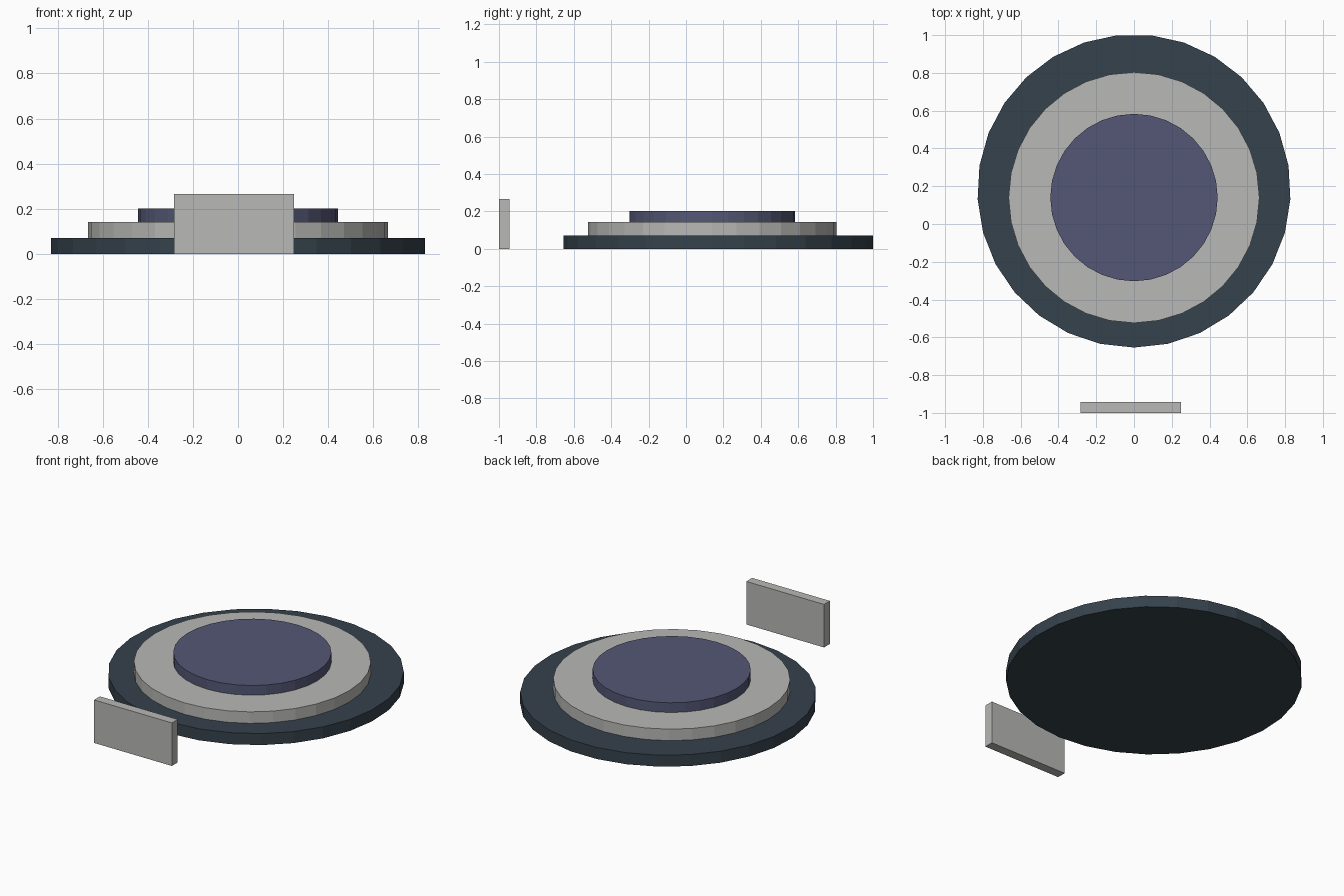
import bpy, bmesh, math

if "Cube" in bpy.data.objects:
    bpy.data.objects.remove(bpy.data.objects["Cube"])


def material(name, rgb):
    m = bpy.data.materials.new(name)
    m.diffuse_color = (*rgb, 1.0)
    m.use_nodes = True
    m.node_tree.nodes["Principled BSDF"].inputs["Base Color"].default_value = m.diffuse_color
    return m


def add_object(name, bm, mat):
    bmesh.ops.recalc_face_normals(bm, faces=bm.faces)
    mesh = bpy.data.meshes.new(name)
    bm.to_mesh(mesh)
    bm.free()
    mesh.materials.append(mat)
    obj = bpy.data.objects.new(name, mesh)
    bpy.context.collection.objects.link(obj)
    return obj


def disc(name, radius, sides, y, z0, z1, mat, start=-math.pi / 2):
    bm = bmesh.new()
    ring = []
    for i in range(sides):
        a = start + 2 * math.pi * i / sides
        ring.append(bm.verts.new((radius * math.cos(a), y + radius * math.sin(a), z0)))
    base = bm.faces.new(ring)
    top = bmesh.ops.extrude_face_region(bm, geom=[base], use_keep_orig=True)["geom"]
    for v in top:
        if isinstance(v, bmesh.types.BMVert):
            v.co.z = z1
    return add_object(name, bm, mat)


def box(name, lo, hi, mat):
    bm = bmesh.new()
    bmesh.ops.create_cube(bm, size=1)
    for v in bm.verts:
        v.co = [lo[k] + (v.co[k] + 0.5) * (hi[k] - lo[k]) for k in range(3)]
    return add_object(name, bm, mat)


slate = material("dark slate", (0.036, 0.054, 0.072))
grey = material("light grey", (0.48, 0.48, 0.47))
purple = material("dusky purple", (0.09, 0.097, 0.18))

# Stacked round steps; the widest has an odd number of sides, corner to the front
disc("base_disc", 0.829, 29, 0.175, 0.0, 0.071, slate)
disc("middle_disc", 0.664, 32, 0.14, 0.071, 0.142, grey)
disc("top_disc", 0.443, 32, 0.14, 0.142, 0.202, purple)

# Free-standing upright plate in front
box("front_plate", (-0.284, -1.0, 0.0), (0.248, -0.943, 0.266), grey)
